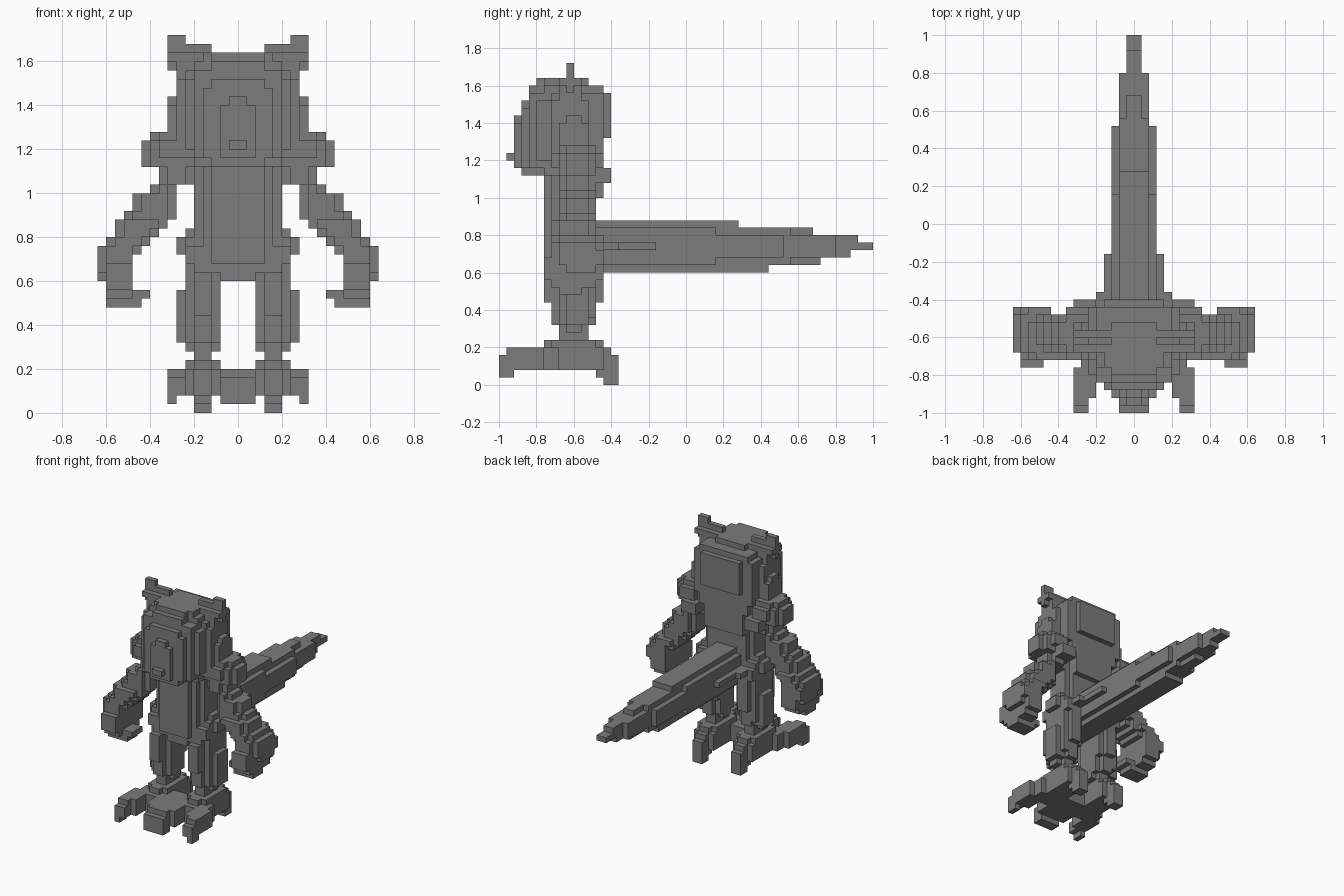
import bpy
import bmesh
from itertools import product
from mathutils import Vector

UNIT = 0.04  # edge of one cube cell

default_cube = bpy.data.objects.get("Cube")
if default_cube:
    bpy.data.objects.remove(default_cube, do_unlink=True)

grey = bpy.data.materials.new("plain_grey")
grey.use_nodes = True
tone = (0.2, 0.2, 0.2, 1)
grey.diffuse_color = tone
grey.node_tree.nodes["Principled BSDF"].inputs["Base Color"].default_value = tone


def block(x, y, z, trim=""):
    """Cells of a box; edges between the axes named in trim are notched."""
    cells = set()
    for cell in product(range(*x), range(*y), range(*z)):
        on_edge = [axis for axis, value, span in zip("xyz", cell, (x, y, z))
                   if axis in trim and value in (span[0], span[1] - 1)]
        if len(on_edge) < 2:
            cells.add(cell)
    return cells


def wide(half, y, z, trim=""):
    """A block centred on the middle plane."""
    return block((-half, half), y, z, trim)


def mirrored(cells):
    return {(-1 - x, y, z) for x, y, z in cells}


def build(name, *blocks, mirror=False):
    """Skin the joined cells with their outer faces only."""
    cells = set().union(*blocks)
    if mirror:
        cells = mirrored(cells)
    bm = bmesh.new()
    corners = {}

    def vert(point):
        key = tuple(round(v) for v in point)
        if key not in corners:
            corners[key] = bm.verts.new(Vector(key) * UNIT)
        return corners[key]

    for cell in cells:
        for axis, side in product(range(3), (-1, 1)):
            normal = Vector((0, 0, 0))
            normal[axis] = side
            base = Vector(cell)
            if tuple(round(v) for v in base + normal) in cells:
                continue
            u, v = Vector((0, 0, 0)), Vector((0, 0, 0))
            u[(axis + 1) % 3] = v[(axis + 2) % 3] = 1
            if side > 0:
                base += normal
                loop = (base, base + u, base + u + v, base + v)
            else:
                loop = (base, base + v, base + u + v, base + u)
            bm.faces.new([vert(p) for p in loop])
    mesh = bpy.data.meshes.new(name)
    bm.to_mesh(mesh)
    bm.free()
    mesh.materials.append(grey)
    bpy.context.collection.objects.link(bpy.data.objects.new(name, mesh))


def build_pair(name, *blocks):
    build("left_" + name, *blocks)
    build("right_" + name, *blocks, mirror=True)


# Head: rounded skull with nested plates stepping in on every side
build(
    "head",
    wide(6, y=(-19, -12), z=(28, 40), trim="xyz"),
    wide(5, y=(-20, -12), z=(28, 40), trim="yz"),
    wide(7, y=(-18, -13), z=(30, 39), trim="yz"),
    wide(7, y=(-17, -14), z=(28, 40)),
    wide(8, y=(-17, -13), z=(31, 36), trim="yz"),
    wide(4, y=(-20, -13), z=(39, 41), trim="xy"),
    wide(6, y=(-20, -18), z=(30, 38)),
    wide(5, y=(-21, -19), z=(29, 39)),
    wide(3, y=(-21, -19), z=(28, 40)),
    wide(4, y=(-22, -20), z=(29, 37)),
    wide(3, y=(-22, -20), z=(28, 38)),
    # back of the skull
    wide(6, y=(-13, -11), z=(31, 39)),
    wide(5, y=(-13, -11), z=(29, 40)),
    wide(4, y=(-11, -10), z=(33, 39)),
)
build(
    "snout",
    wide(2, y=(-23, -21), z=(29, 35)),
    wide(1, y=(-23, -21), z=(29, 36)),
    wide(1, y=(-24, -22), z=(30, 31)),
)
build_pair(
    "ear",
    block(x=(6, 8), y=(-16, -15), z=(39, 43)),
    block(x=(6, 8), y=(-17, -14), z=(39, 42), trim="yz"),
    block(x=(3, 6), y=(-17, -14), z=(39, 42), trim="yz"),
)

# Torso with belly plate, spine and hips
build(
    "torso",
    wide(5, y=(-18, -12), z=(17, 30), trim="xy"),
    wide(4, y=(-18, -12), z=(16, 29)),
    wide(2, y=(-17, -12), z=(15, 29)),
    wide(4, y=(-12, -11), z=(25, 29)),
)
build(
    "belly_plate",
    wide(3, y=(-19, -18), z=(17, 29)),
    wide(2, y=(-18, -17), z=(15, 17)),
)
build_pair(
    "hip",
    block(x=(2, 7), y=(-17, -12), z=(17, 21), trim="xyz"),
    block(x=(2, 6), y=(-18, -11), z=(16, 20), trim="yz"),
)

# Tail: stepped layers thinning towards the tip
build(
    "tail",
    wide(5, y=(-12, -9), z=(18, 19)),
    wide(4, y=(-12, -4), z=(18, 19)),
    wide(3, y=(-12, 4), z=(16, 21)),
    wide(3, y=(-12, 13), z=(17, 20)),
    wide(2, y=(-12, 7), z=(15, 22)),
    wide(2, y=(-12, 11), z=(15, 21)),
    wide(2, y=(-12, 14), z=(16, 21)),
    wide(1, y=(-12, 17), z=(16, 21)),
    wide(1, y=(-12, 18), z=(16, 20)),
    wide(2, y=(-12, 20), z=(17, 20)),
    wide(1, y=(-12, 22), z=(17, 20)),
    wide(1, y=(-12, 23), z=(18, 20)),
    wide(1, y=(-12, 25), z=(18, 19)),
)

# Shoulders and arms bowing outwards
build_pair(
    "shoulder",
    block(x=(5, 11), y=(-17, -12), z=(28, 31), trim="xy"),
    block(x=(5, 10), y=(-18, -11), z=(28, 32), trim="xyz"),
    block(x=(5, 10), y=(-16, -13), z=(28, 32)),
    block(x=(5, 9), y=(-17, -12), z=(26, 30), trim="xy"),
    block(x=(5, 8), y=(-13, -10), z=(27, 29)),
)
build_pair(
    "arm",
    block(x=(6, 9), y=(-17, -12), z=(26, 28), trim="xy"),
    block(x=(7, 10), y=(-17, -12), z=(25, 26), trim="xy"),
    block(x=(7, 12), y=(-17, -12), z=(23, 25), trim="xy"),
    block(x=(7, 13), y=(-17, -12), z=(22, 23), trim="xy"),
    block(x=(8, 14), y=(-18, -12), z=(21, 22), trim="xy"),
    block(x=(9, 14), y=(-18, -12), z=(20, 21), trim="xy"),
    block(x=(10, 15), y=(-18, -11), z=(19, 20), trim="xy"),
)
build_pair(
    "hand",
    block(x=(11, 16), y=(-18, -11), z=(18, 19), trim="xy"),
    block(x=(12, 16), y=(-17, -11), z=(15, 19), trim="yz"),
    block(x=(12, 15), y=(-19, -11), z=(13, 18), trim="yz"),
    block(x=(11, 15), y=(-18, -13), z=(12, 14), trim="yz"),
    block(x=(10, 15), y=(-17, -14), z=(13, 14)),
)

# Legs with a knee plate
build_pair(
    "leg",
    block(x=(2, 6), y=(-18, -11), z=(11, 17), trim="xy"),
    block(x=(2, 7), y=(-17, -12), z=(8, 14), trim="xyz"),
    block(x=(2, 7), y=(-16, -13), z=(8, 14)),
    block(x=(2, 6), y=(-18, -12), z=(8, 12), trim="xy"),
    block(x=(2, 6), y=(-17, -13), z=(7, 9), trim="xy"),
    block(x=(3, 5), y=(-17, -13), z=(5, 9)),
)
build_pair("knee_plate", block(x=(3, 5), y=(-19, -17), z=(11, 16)))

# Feet: ankle, sole, splayed toes and heel spur
build_pair(
    "foot",
    block(x=(2, 6), y=(-19, -11), z=(5, 6), trim="xy"),
    block(x=(2, 6), y=(-20, -10), z=(2, 5), trim="xy"),
    block(x=(3, 5), y=(-12, -9), z=(1, 4)),
    block(x=(3, 5), y=(-11, -9), z=(0, 4)),
)
build_pair(
    "outer_toe",
    block(x=(5, 7), y=(-23, -17), z=(2, 5)),
    block(x=(6, 8), y=(-24, -19), z=(2, 5)),
    block(x=(6, 8), y=(-25, -23), z=(2, 4)),
    block(x=(7, 8), y=(-25, -23), z=(1, 4)),
)
build(
    "inner_toes",
    wide(3, y=(-23, -16), z=(2, 5)),
    wide(2, y=(-24, -16), z=(2, 5)),
    wide(2, y=(-25, -23), z=(1, 4)),
)
